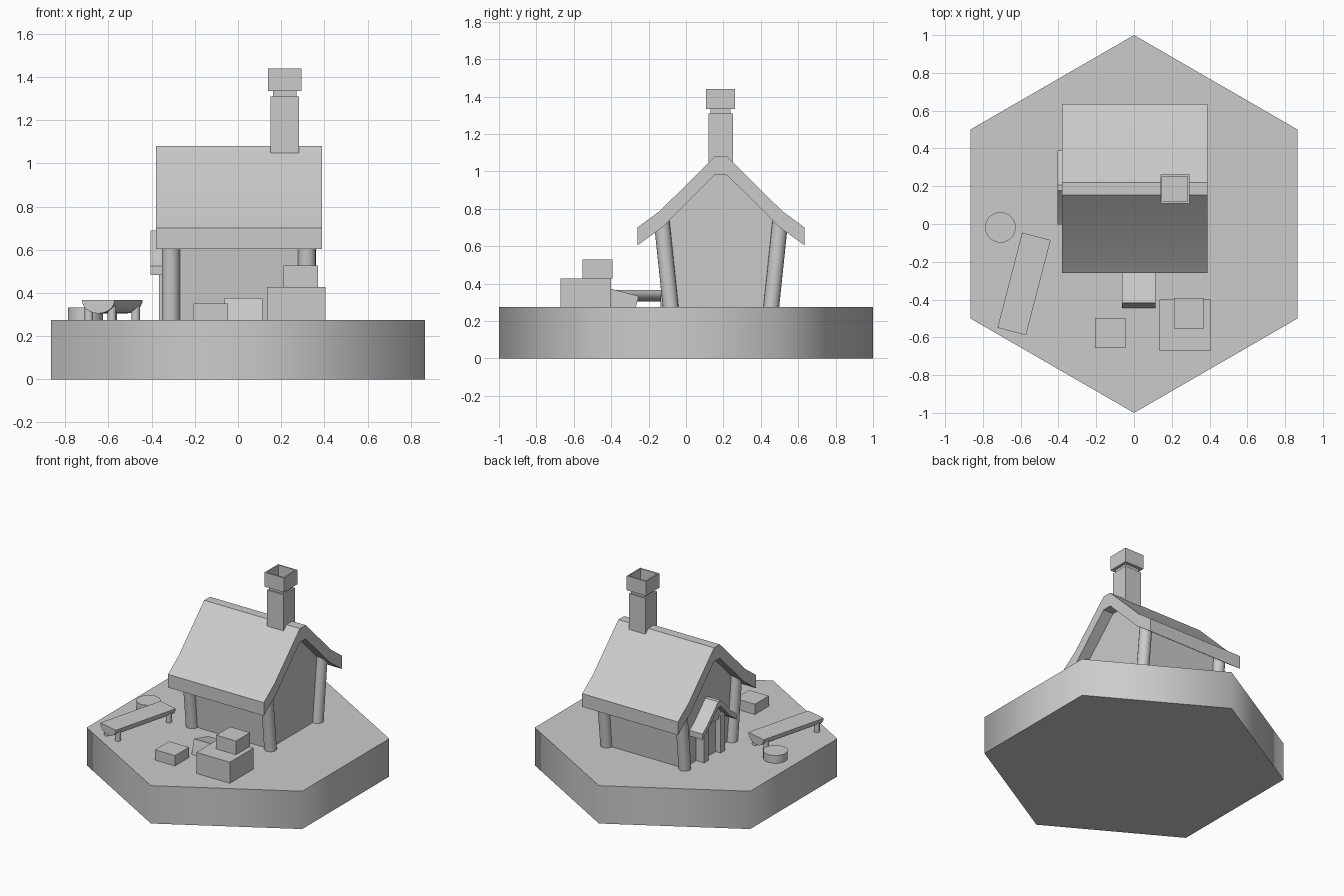
import bpy, bmesh, math
from mathutils import Vector, Matrix

if "Cube" in bpy.data.objects:
    bpy.data.objects.remove(bpy.data.objects["Cube"])

GROUND = 0.275
CX, CY = 0.004, 0.187      # house centre


def finish(name, bm, smooth=None):
    bmesh.ops.recalc_face_normals(bm, faces=bm.faces)
    me = bpy.data.meshes.new(name)
    bm.to_mesh(me)
    bm.free()
    ob = bpy.data.objects.new(name, me)
    bpy.context.collection.objects.link(ob)
    if smooth:
        bpy.ops.object.select_all(action='DESELECT')
        bpy.context.view_layer.objects.active = ob
        ob.select_set(True)
        bpy.ops.object.shade_smooth_by_angle(angle=math.radians(smooth))
    return ob


def box(name, lo, hi, hollow=None):
    """Box from two corners; hollow = (rim, depth) sinks the top."""
    lo, hi = Vector(lo), Vector(hi)
    bm = bmesh.new()
    bmesh.ops.create_cube(bm, size=1, matrix=Matrix.Translation((lo + hi) / 2)
                          @ Matrix.Diagonal((*(hi - lo), 1)))
    if hollow:
        bm.normal_update()
        top = max(bm.faces, key=lambda f: f.calc_center_median().z)
        bmesh.ops.inset_region(bm, faces=[top], thickness=hollow[0])
        ext = bmesh.ops.extrude_discrete_faces(bm, faces=[top])
        bmesh.ops.translate(bm, verts=ext['faces'][0].verts, vec=(0, 0, -hollow[1]))
    return finish(name, bm)


def cylinder(name, a, b, r, sides=16, smooth=40):
    a, b = Vector(a), Vector(b)
    d = b - a
    rot = d.to_track_quat('Z', 'Y').to_matrix().to_4x4()
    bm = bmesh.new()
    bmesh.ops.create_cone(bm, cap_ends=True, segments=sides, radius1=r, radius2=r,
                          depth=d.length, matrix=Matrix.Translation((a + b) / 2) @ rot)
    return finish(name, bm, smooth)


def extrude_x(name, profile, x0, x1, smooth=None):
    """Extrude a y-z profile from x0 to x1."""
    bm = bmesh.new()
    f = bm.faces.new([bm.verts.new((x0, y, z)) for y, z in profile])
    ext = bmesh.ops.extrude_face_region(bm, geom=[f])
    bmesh.ops.translate(bm, vec=(x1 - x0, 0, 0),
                        verts=[v for v in ext['geom'] if isinstance(v, bmesh.types.BMVert)])
    return finish(name, bm, smooth)


def mirror(half):
    return half + [(-y, z) for y, z in reversed(half)]


# Hexagonal base, corners on the y axis
bm = bmesh.new()
hexagon = [bm.verts.new((math.sin(math.pi * i / 3), math.cos(math.pi * i / 3), 0))
           for i in range(6)]
ext = bmesh.ops.extrude_face_region(bm, geom=[bm.faces.new(hexagon)])
bmesh.ops.translate(bm, vec=(0, 0, GROUND),
                    verts=[v for v in ext['geom'] if isinstance(v, bmesh.types.BMVert)])
finish("hex_base", bm, 65)

# House walls, leaning outward to the eaves
walls = mirror([(0.268, GROUND - 0.01), (0.305, 0.709), (0.033, 0.982)])
extrude_x("house_walls", [(y + CY, z) for y, z in walls], CX - 0.305, CX + 0.305)

# Main roof, and the door canopy as the same profile scaled down
outer = [(-0.4475, 0.70), (-0.325, 0.79), (-0.033, 1.08)]
inner = [(0.4475, 0.604), (0.31, 0.704), (0.033, 0.98)]
roof = mirror(outer) + mirror(inner)
extrude_x("main_roof", [(y + CY, z) for y, z in roof], -0.38, 0.39, 30)
k = 0.436
extrude_x("door_canopy", [(y * k + 0.193, 0.69 + (z - 1.08) * k) for y, z in roof],
          -0.405, -0.29, 30)

# Leaning corner posts
for sx, xn in ((-1, "left"), (1, "right")):
    for sy, yn in ((-1, "front"), (1, "back")):
        x = CX + sx * 0.315
        cylinder(f"{yn}_{xn}_post", (x, CY + sy * 0.268, GROUND - 0.01),
                 (x, CY + sy * 0.317, 0.735), 0.042)

# Door with side posts and gable infill under the canopy
box("door", (-0.325, 0.12, GROUND), (-0.29, 0.27, 0.56))
for s, n in ((-1, "front"), (1, "back")):
    y = 0.193 + s * 0.095
    box(f"{n}_door_post", (-0.365, y - 0.025, GROUND), (-0.29, y + 0.025, 0.55))
infill = [(0.095, 0.52), (0.095, 0.575), (0.02, 0.65)]
extrude_x("canopy_gable", [(y + 0.193, z) for y, z in mirror(infill)], -0.35, -0.29)

# Chimney: stack, neck and hollow cap
cx, cy = 0.216, 0.185
for name, w, z0, z1, hollow in (("chimney_stack", 0.066, 1.048, 1.31, None),
                                ("chimney_neck", 0.054, 1.30, 1.345, None),
                                ("chimney_cap", 0.077, 1.335, 1.44, (0.014, 0.09))):
    box(name, (cx - w, cy - w, z0), (cx + w, cy + w, z1), hollow)

# Crates in front of the house
box("large_crate", (0.135, -0.672, GROUND), (0.405, -0.40, 0.428))
box("top_crate", (0.211, -0.553, 0.428), (0.371, -0.393, 0.528))
box("small_crate", (-0.206, -0.657, GROUND), (-0.046, -0.497, 0.350))
tilted = box("tilted_crate", (-0.0875, 0, -0.15), (0.0875, 0.17, 0))
tilted.location = (0.025, -0.417, 0.377)
tilted.rotation_euler = (math.radians(-15), 0, 0)

# Half-log bench
bench = Matrix.Translation((-0.582, -0.317, 0)) @ Matrix.Rotation(math.radians(-14.5), 4, 'Z')
arc = [(0.078 * math.cos(t), 0.367 - 0.062 * math.sin(t))
       for t in (math.pi * i / 12 for i in range(13))]
log = extrude_x("bench_log", arc, -0.26, 0.26, 40)
log.matrix_world = bench @ Matrix.Rotation(math.pi / 2, 4, 'Z')
for i, (sx, sy) in enumerate(((-1, -1), (1, -1), (-1, 1), (1, 1))):
    leg = cylinder(f"bench_leg_{i + 1}", (sx * 0.055, sy * 0.22, GROUND - 0.005),
                   (sx * 0.055, sy * 0.22, 0.345), 0.02, sides=12)
    leg.matrix_world = bench @ leg.matrix_world

# Stump beside the bench
cylinder("stump", (-0.707, -0.018, GROUND - 0.005), (-0.707, -0.018, 0.332), 0.081, sides=24)
